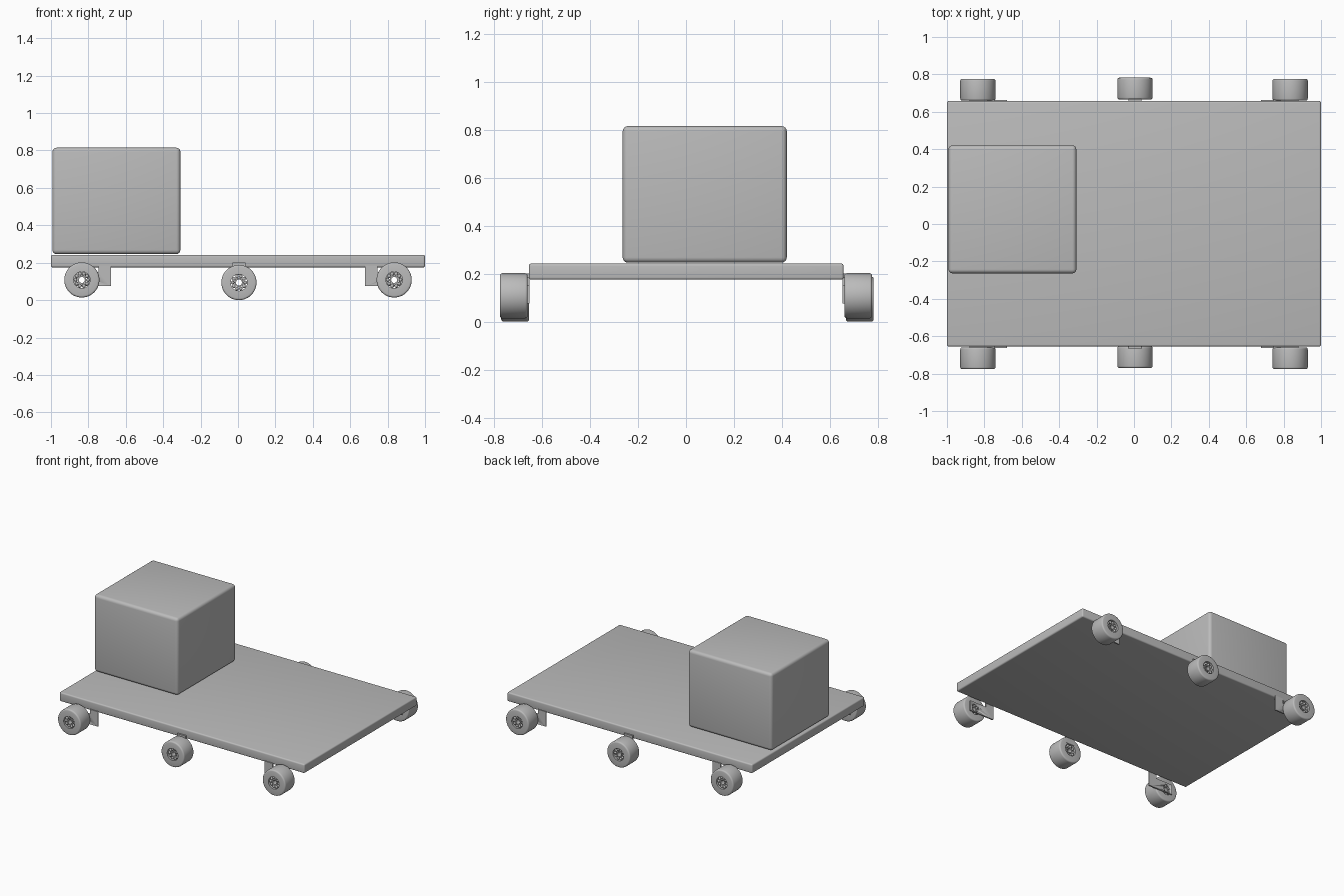
import bpy, bmesh, math
from mathutils import Matrix, Vector

old = bpy.data.objects.get("Cube")
if old:
    bpy.data.objects.remove(old)

grey = bpy.data.materials.new("plain_grey")
grey.use_nodes = True
COLOUR = (0.5, 0.5, 0.5, 1)
grey.diffuse_color = COLOUR
grey.node_tree.nodes["Principled BSDF"].inputs["Base Color"].default_value = COLOUR


def finish(bm, name):
    bmesh.ops.recalc_face_normals(bm, faces=bm.faces)
    mesh = bpy.data.meshes.new(name)
    bm.to_mesh(mesh)
    bm.free()
    mesh.materials.append(grey)
    ob = bpy.data.objects.new(name, mesh)
    bpy.context.collection.objects.link(ob)
    bpy.ops.object.select_all(action='DESELECT')
    ob.select_set(True)
    bpy.context.view_layer.objects.active = ob
    bpy.ops.object.shade_smooth_by_angle(angle=math.radians(35))
    return ob


def box(name, low, high, bevel=0.0):
    low, high = Vector(low), Vector(high)
    bm = bmesh.new()
    bmesh.ops.create_cube(bm, size=1)
    bmesh.ops.scale(bm, vec=high - low, verts=bm.verts)
    bmesh.ops.translate(bm, vec=(low + high) / 2, verts=bm.verts)
    if bevel:
        bmesh.ops.bevel(bm, geom=bm.edges[:], offset=bevel, segments=4,
                        profile=0.5, affect='EDGES')
    return finish(bm, name)


def lathe(bm, profile, segments=48):
    """Spin a closed (radius, y) profile about the y axis."""
    verts = [bm.verts.new((r, y, 0)) for r, y in profile]
    edges = [bm.edges.new((v, verts[i - 1])) for i, v in enumerate(verts)]
    bmesh.ops.spin(bm, geom=verts + edges, cent=(0, 0, 0), axis=(0, 1, 0),
                   angle=math.tau, steps=segments, use_merge=True)
    bmesh.ops.remove_doubles(bm, verts=bm.verts, dist=1e-5)


def wheel(name, centre):
    bm = bmesh.new()
    radius, half, bore, r = 0.094, 0.058, 0.044, 0.010
    # tyre with rounded shoulders and an open bore
    arc = [math.radians(a) for a in (0, 30, 60, 90)]
    outer = [(radius - r + r * math.cos(a), half - r + r * math.sin(a)) for a in arc]
    lathe(bm, [(bore, -half)] + [(x, -y) for x, y in reversed(outer)]
          + outer + [(bore, half)])
    # inner race and bearing balls
    lathe(bm, [(0.016, -0.048), (0.024, -0.048), (0.024, 0.048), (0.016, 0.048)], 24)
    for side in (-1, 1):
        for i in range(10):
            a = math.tau * i / 10
            spot = Matrix.Translation((0.034 * math.cos(a), side * 0.042, 0.034 * math.sin(a)))
            bmesh.ops.create_uvsphere(bm, u_segments=10, v_segments=6,
                                      radius=0.010, matrix=spot)
    bmesh.ops.translate(bm, vec=centre, verts=bm.verts)
    return finish(bm, name)


def bracket(name, sx, sy, cutter):
    """L-shaped plate: a post on the deck edge and an arm to the axle."""
    outline = [(0.68, 0.075), (0.88, 0.075), (0.88, 0.15), (0.745, 0.15),
               (0.745, 0.185), (0.68, 0.185)]
    bm = bmesh.new()
    face = bm.faces.new([bm.verts.new((sx * x, sy * 0.652, z)) for x, z in outline])
    grown = bmesh.ops.extrude_face_region(bm, geom=[face])["geom"]
    moved = [v for v in grown if isinstance(v, bmesh.types.BMVert)]
    bmesh.ops.translate(bm, vec=(0, sy * 0.010, 0), verts=moved)
    ob = finish(bm, name)
    cut = ob.modifiers.new("axle_hole", 'BOOLEAN')
    cut.operation, cut.object, cut.solver = 'DIFFERENCE', cutter, 'EXACT'


# deck and cargo
box("deck", (-1, -0.655, 0.175), (1, 0.657, 0.242), 0.010)
box("cargo_box", (-0.992, -0.264, 0.246), (-0.308, 0.42, 0.815), 0.022)

# wheels, brackets and middle tabs
for sx, end in ((-1, "right"), (1, "left")):
    bm = bmesh.new()
    bmesh.ops.create_cone(bm, cap_ends=True, segments=32, radius1=0.028, radius2=0.028,
                          depth=2, matrix=Matrix.Translation((sx * 0.835, 0, 0.108))
                          @ Matrix.Rotation(math.pi / 2, 4, 'X'))
    cutter = finish(bm, end + "_axle_cutter")
    cutter.hide_render = True
    cutter.hide_set(True)
    for sy, side in ((-1, "front"), (1, "back")):
        wheel(f"{side}_{end}_wheel", (sx * 0.835, sy * 0.718, 0.108))
        bracket(f"{side}_{end}_bracket", sx, sy, cutter)

for sy, side in ((-1, "front"), (1, "back")):
    wheel(f"{side}_middle_wheel", (0.005, sy * 0.718 + 0.006, 0.094))
    ys = sorted((sy * 0.652, sy * 0.668))
    box(f"{side}_middle_tab", (-0.03, ys[0], 0.135), (0.04, ys[1], 0.2))
